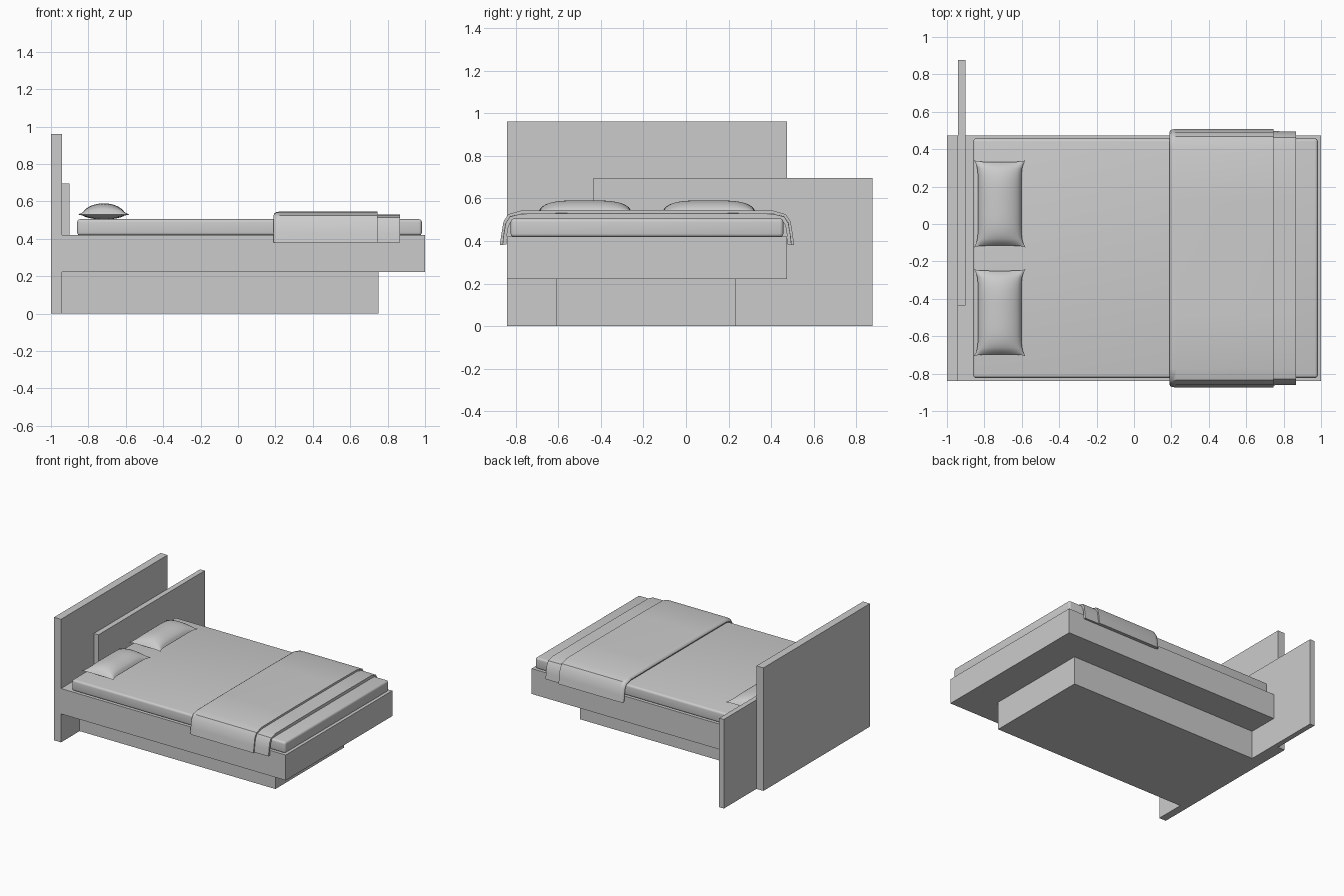
import bpy, bmesh

if "Cube" in bpy.data.objects:
    bpy.data.objects.remove(bpy.data.objects["Cube"])

YC = -0.183  # centre line of the bed


def finish(name, bm, smooth=None):
    bmesh.ops.remove_doubles(bm, verts=bm.verts, dist=1e-5)
    bmesh.ops.recalc_face_normals(bm, faces=bm.faces)
    me = bpy.data.meshes.new(name)
    bm.to_mesh(me)
    bm.free()
    ob = bpy.data.objects.new(name, me)
    bpy.context.collection.objects.link(ob)
    if smooth:
        bpy.ops.object.select_all(action='DESELECT')
        ob.select_set(True)
        bpy.context.view_layer.objects.active = ob
        bpy.ops.object.shade_smooth_by_angle(angle=smooth)
    return ob


def box(name, x0, x1, y0, y1, z0, z1, bevel=0):
    bm = bmesh.new()
    bmesh.ops.create_cube(bm, size=1)
    for v in bm.verts:
        v.co.x = x0 if v.co.x < 0 else x1
        v.co.y = y0 if v.co.y < 0 else y1
        v.co.z = z0 if v.co.z < 0 else z1
    if bevel:
        bmesh.ops.bevel(bm, geom=bm.edges[:], offset=bevel, segments=4,
                        profile=0.5, affect='EDGES')
    return finish(name, bm, 0.6 if bevel else None)


# Headboard panels, frame, plinth and mattress
box("headboard_tall", -1.0, -0.94, -0.84, 0.474, 0, 0.96)
box("headboard_low", -0.94, -0.90, -0.435, 0.876, 0, 0.695)
box("bed_frame", -0.94, 1.0, -0.84, 0.474, 0.222, 0.42)
box("plinth", -0.94, 0.75, -0.61, 0.235, 0, 0.222)
box("mattress", -0.86, 0.983, -0.823, 0.457, 0.418, 0.505, 0.016)


# Folded blanket: layered outline swept over the drape of the bed
def blanket():
    inner = [(0.66, 0.384), (0.657, 0.43), (0.65, 0.47), (0.635, 0.497), (0.59, 0.506), (0.3, 0.506)]
    outer = [(0.691, 0.38), (0.684, 0.43), (0.674, 0.49), (0.652, 0.525), (0.59, 0.543), (0.3, 0.546)]
    half = list(zip(inner, outer))
    stations = [(1, s) for s in half] + [(-1, s) for s in reversed(half)]
    outline = [(0.866, 0), (0.866, 0.58), (0.745, 0.62), (0.745, 1), (0.225, 1),
               (0.205, 0.93), (0.194, 0.75), (0.19, 0.5), (0.194, 0.25), (0.205, 0.07), (0.225, 0)]
    bm = bmesh.new()
    rings = []
    for side, (a, b) in stations:
        rings.append([bm.verts.new((x, YC + side * (a[0] + (b[0] - a[0]) * t),
                                    a[1] + (b[1] - a[1]) * t)) for x, t in outline])
    n = len(outline)
    for r, s in zip(rings, rings[1:]):
        for i in range(n):
            j = (i + 1) % n
            bm.faces.new((r[i], r[j], s[j], s[i]))
    bm.faces.new(rings[0])
    bm.faces.new(rings[-1])
    finish("blanket", bm, 0.7)


blanket()


# Pillows: two domed halves meeting at a pinched seam with flared corners
def pillow(name, cx, cy, n=24):
    bm = bmesh.new()
    for height in (0.06, -0.026):
        grid = []
        for i in range(n + 1):
            row = []
            for j in range(n + 1):
                u, v = 2 * i / n - 1, 2 * j / n - 1
                x = cx + u * (0.116 + 0.022 * v ** 8)
                y = cy + v * (0.224 + 0.009 * u ** 6)
                dome = max(0, (1 - u * u) * (1 - v ** 4)) ** 0.6
                row.append(bm.verts.new((x, y, 0.53 + height * dome)))
            grid.append(row)
        for i in range(n):
            for j in range(n):
                bm.faces.new((grid[i][j], grid[i + 1][j], grid[i + 1][j + 1], grid[i][j + 1]))
    finish(name, bm, 0.8)


pillow("pillow_left", -0.718, -0.474)
pillow("pillow_right", -0.718, 0.108)
